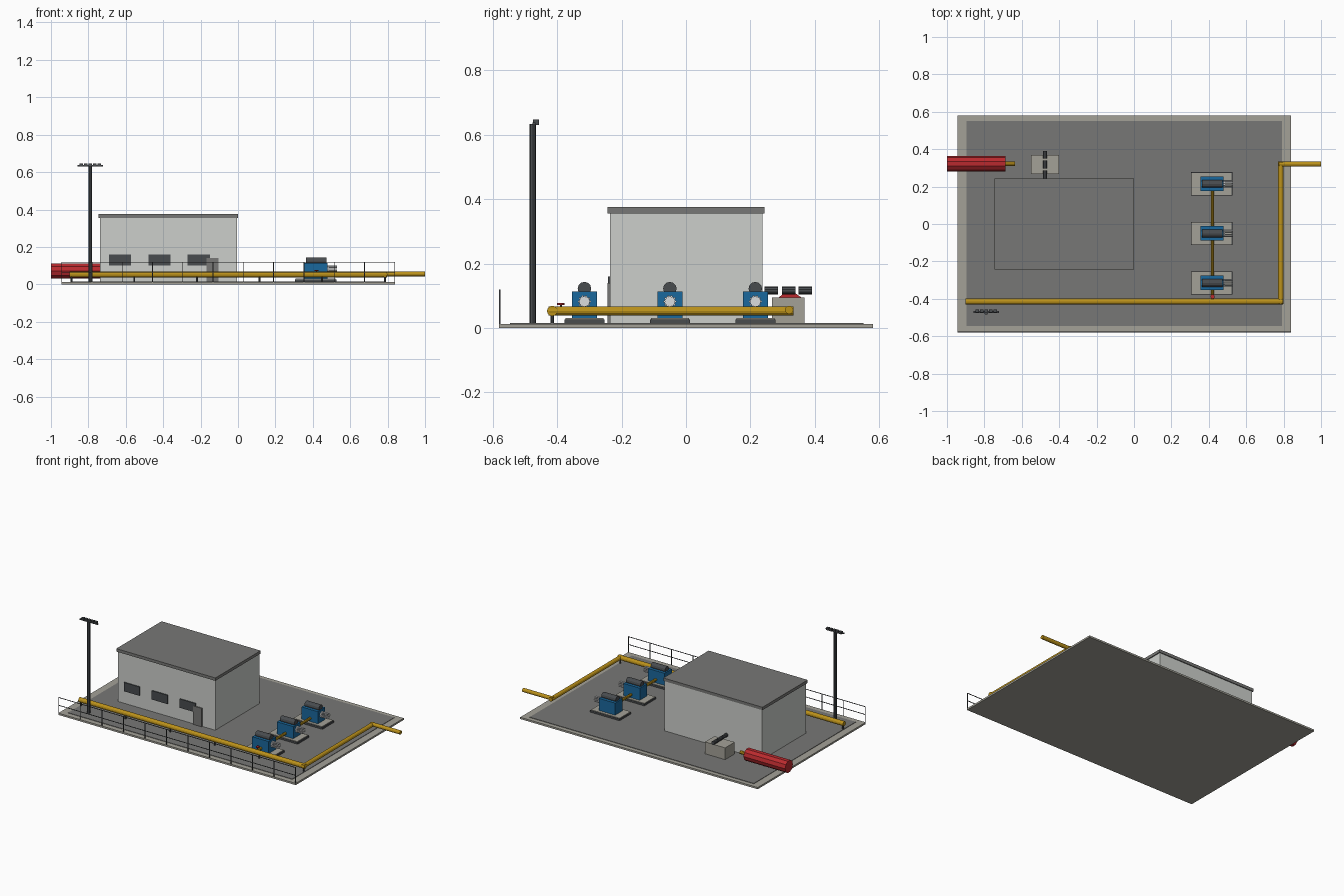
import bpy, bmesh
from math import pi, cos, sin
from mathutils import Matrix, Vector

cube = bpy.data.objects.get("Cube")
if cube:
    bpy.data.objects.remove(cube, do_unlink=True)


def material(name, srgb):
    col = [(c / 255) ** 2.2 for c in srgb] + [1]
    m = bpy.data.materials.new(name)
    m.use_nodes = True
    m.diffuse_color = col
    m.node_tree.nodes["Principled BSDF"].inputs["Base Color"].default_value = col
    return m


concrete = material("concrete", (162, 160, 150))
asphalt = material("asphalt grey", (119, 119, 117))
wall = material("wall grey", (203, 206, 202))
yellow = material("pipe yellow", (186, 144, 32))
red = material("tank red", (184, 46, 50))
blue = material("pump blue", (32, 104, 156))
dark = material("dark steel", (74, 77, 80))
white = material("light steel", (218, 220, 222))


class Part:
    """Collects solids into one mesh object."""
    def __init__(self, name, mat):
        self.name, self.mat, self.bm = name, mat, bmesh.new()

    def box(self, x, y, z):
        lo, hi = zip(x, y, z)
        size = Vector(hi) - Vector(lo)
        mid = (Vector(hi) + Vector(lo)) / 2
        bmesh.ops.create_cube(self.bm, size=1, matrix=Matrix.Translation(mid) @ Matrix.Diagonal((*size, 1)))
        return self

    def rod(self, a, b, r, sides=8, turn=0.0):
        a, b = Vector(a), Vector(b)
        d = b - a
        rot = d.to_track_quat('Z', 'Y').to_matrix().to_4x4()
        mat = Matrix.Translation((a + b) / 2) @ rot @ Matrix.Rotation(turn, 4, 'Z')
        bmesh.ops.create_cone(self.bm, cap_ends=True, segments=sides, radius1=r,
                              radius2=r, depth=d.length, matrix=mat)
        return self

    def done(self):
        mesh = bpy.data.meshes.new(self.name)
        self.bm.to_mesh(mesh)
        self.bm.free()
        mesh.materials.append(self.mat)
        ob = bpy.data.objects.new(self.name, mesh)
        bpy.context.scene.collection.objects.link(ob)
        return ob


# Ground
Part("base_slab", concrete).box((-.945, .84), (-.58, .58), (0, .012)).done()
Part("yard_surface", asphalt).box((-.895, .79), (-.545, .55), (.006, .015)).done()

# Building
Part("building_walls", wall).box((-.738, -.006), (-.235, .237), (.014, .356)).done()
Part("building_roof", asphalt).box((-.745, 0), (-.243, .243), (.355, .375)).done()
windows = Part("windows", dark)
for x in (-.63, -.42, -.21):
    windows.box((x - .059, x + .059), (-.242, -.234), (.1, .16))
windows.done()
Part("door", asphalt).box((-.168, -.103), (-.243, -.234), (.014, .14)).done()

# Main pipeline with supports
PY, PX, PZ = -.415, .785, .053
main = Part("main_pipe", yellow)
main.rod((-.9, PY, PZ), (PX + .012, PY, PZ), .016, 12)
main.rod((PX, PY - .012, PZ), (PX, .333, PZ), .014, 12)
main.rod((PX - .01, .32, PZ + .003), (1, .32, PZ + .003), .013, 12)
main.done()
supports = Part("pipe_supports", dark)
for i in range(6):
    x = -.89 + i * .335
    supports.rod((x, PY, .012), (x, PY, PZ), .005)
supports.done()

# Pump row: pad, body, motor on top, flange with bolts
for i, y in enumerate((.215, -.05, -.315), 1):
    n = f"_{i}"
    Part("pump_skid" + n, dark).box((.305, .527), (y - .062, y + .062), (.014, .027)).done()
    Part("pump_pad" + n, concrete).box((.307, .522), (y - .059, y + .059), (.026, .031)).done()
    Part("pump_body" + n, blue).box((.355, .478), (y - .039, y + .039), (.03, .113)).done()
    motor = Part("pump_motor" + n, dark)
    motor.rod((.364, y, .122), (.472, y, .122), .021, 12)
    motor.done()
    flange = Part("pump_flange" + n, white).rod((.475, y, .082), (.486, y, .082), .017, 12)
    for k in range(10):
        a = 2 * pi * k / 10
        p = (y + .017 * cos(a), .082 + .017 * sin(a))
        flange.rod((.475, *p), (.53, *p), .0035, 6)
    flange.done()

# Feed pipe joining the pumps, with a hand wheel
Part("feed_pipe", yellow).rod((.42, .215, .053), (.42, PY, .053), .009).done()
Part("valve_stem", dark).rod((.42, -.388, .05), (.42, -.388, .076), .003).done()
Part("valve_wheel", red).rod((.42, -.388, .071), (.42, -.388, .077), .012, 10).done()

# Tank and outlet
Part("tank", red).rod((-1, .322, .071), (-.687, .322, .071), .042, 10, pi / 10).done()
Part("tank_outlet", yellow).rod((-.69, .322, .071), (-.635, .322, .071), .012).done()

# Equipment block with three insulators
Part("equipment_block", concrete).box((-.552, -.4), (.266, .368), (.014, .095)).done()
insulators = Part("insulators", dark)
for y in (.265, .318, .37):
    insulators.rod((-.476, y - .021, .116), (-.476, y + .021, .116), .012, 10)
insulators.done()

# Light mast
mast = Part("light_mast", dark).rod((-.79, -.475, .012), (-.79, -.475, .632), .01)
mast.box((-.858, -.723), (-.476, -.466), (.63, .637))
for i in range(5):
    x = -.838 + i * .024
    mast.box((x - .009, x + .009), (-.474, -.456), (.63, .646))
mast.done()

# Front railing
rail = Part("front_railing", dark)
for i in range(12):
    x = -.943 + i * 1.781 / 11
    rail.box((x - .002, x + .002), (-.58, -.576), (.01, .12))
for z in (.065, .118):
    rail.box((-.945, .84), (-.58, -.576), (z - .0015, z + .0015))
rail.done()
